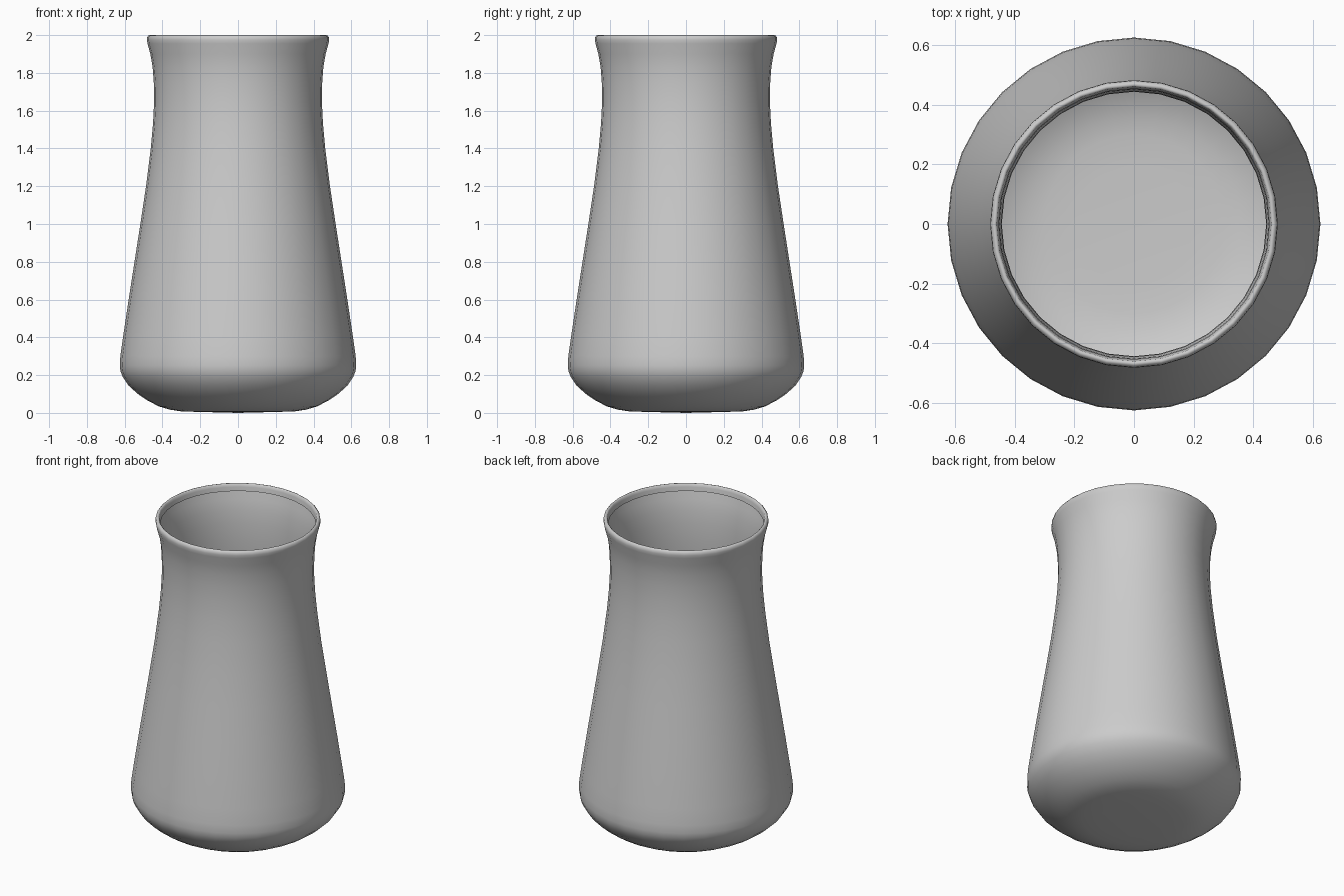
import bpy, bmesh, math

if "Cube" in bpy.data.objects:
    bpy.data.objects.remove(bpy.data.objects["Cube"])

SEGMENTS = 32

# Thin shell profile (radius, height): underside, belly, neck, rolled rim
profile = [
    (0.20, 0.005), (0.30, 0.008), (0.36, 0.017), (0.42, 0.035), (0.48, 0.066),
    (0.53, 0.10), (0.58, 0.145), (0.61, 0.19), (0.622, 0.22), (0.626, 0.25),
    (0.623, 0.30), (0.609, 0.40), (0.579, 0.60), (0.548, 0.80), (0.517, 1.00),
    (0.487, 1.20), (0.462, 1.40), (0.450, 1.53), (0.444, 1.65), (0.446, 1.75),
    (0.452, 1.83), (0.464, 1.90), (0.479, 1.955), (0.483, 1.975),
    (0.481, 1.99), (0.474, 1.998), (0.467, 2.00), (0.461, 1.995), (0.458, 1.98),
    (0.454, 1.955),
]

# Lathe the profile around z
bm = bmesh.new()
rings = []
for r, z in profile:
    rings.append([bm.verts.new((r * math.cos(2 * math.pi * i / SEGMENTS),
                                r * math.sin(2 * math.pi * i / SEGMENTS), z))
                  for i in range(SEGMENTS)])
for low, high in zip(rings, rings[1:]):
    for i in range(SEGMENTS):
        j = (i + 1) % SEGMENTS
        bm.faces.new((low[i], low[j], high[j], high[i]))

# Closed base
base = bm.verts.new((0, 0, 0.0))
for i in range(SEGMENTS):
    bm.faces.new((base, rings[0][(i + 1) % SEGMENTS], rings[0][i]))

for f in bm.faces:
    f.smooth = True
mesh = bpy.data.meshes.new("vase")
bm.to_mesh(mesh)
bm.free()
vase = bpy.data.objects.new("vase", mesh)
bpy.context.collection.objects.link(vase)
